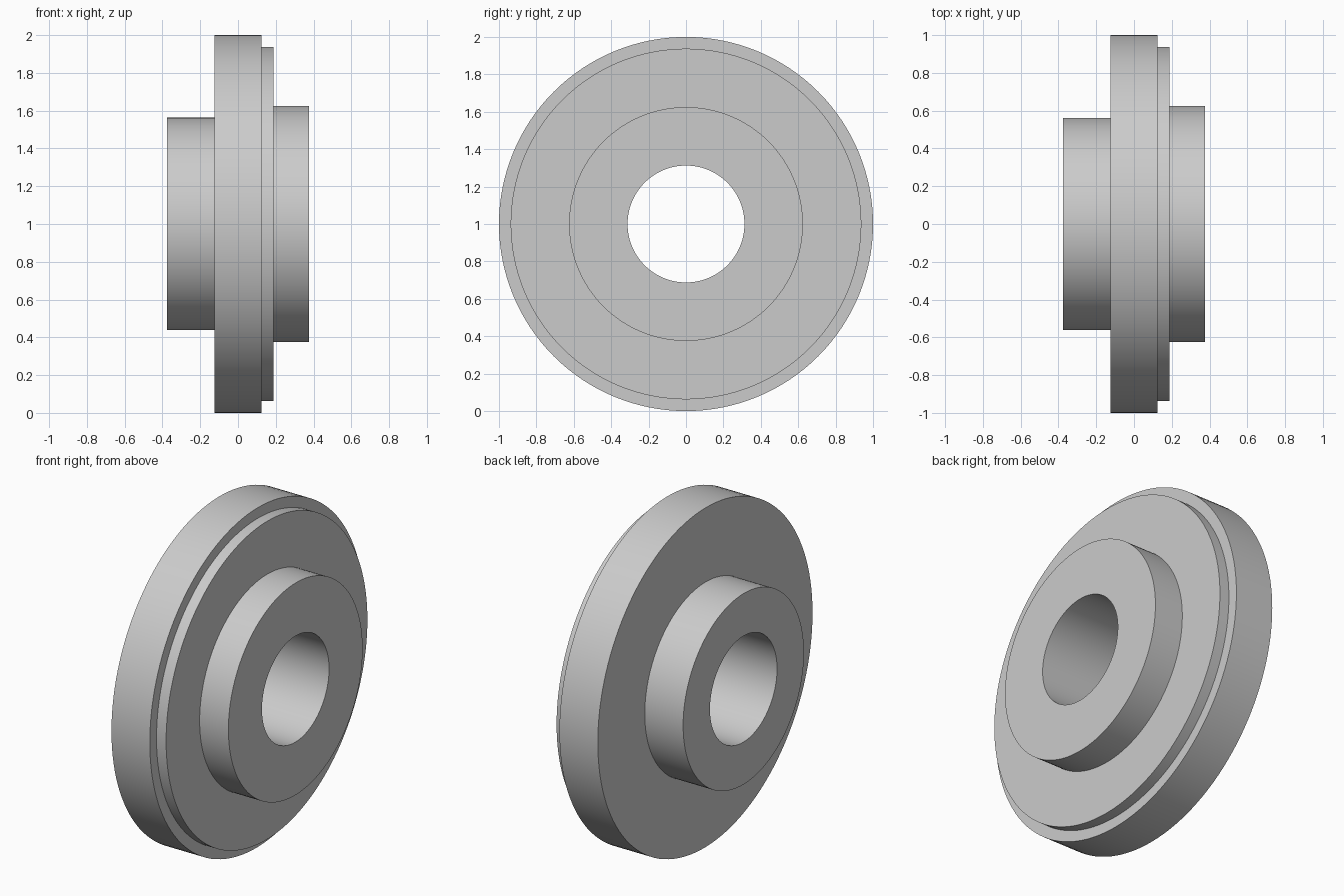
import bpy
import bmesh
import math

cube = bpy.data.objects.get("Cube")
if cube:
    bpy.data.objects.remove(cube, do_unlink=True)

SEGMENTS = 128
BORE = 0.3125

# Plain grey metal
grey = bpy.data.materials.new("plain_grey")
grey.use_nodes = True
colour = (0.6, 0.6, 0.6, 1.0)
grey.diffuse_color = colour
grey.node_tree.nodes["Principled BSDF"].inputs["Base Color"].default_value = colour

# Stepped sections along the axle: start x, end x, radius
sections = [
    (-0.375, -0.125, 0.5625),    # right hub
    (-0.125, 0.125, 1.0),        # main disc
    (0.125, 0.1875, 0.9375),     # raised shoulder
    (0.1875, 0.375, 0.625),      # left hub
]

# Closed half profile: along the bore, then back over the steps
profile = [(sections[0][0], BORE)]
for start, end, radius in sections:
    profile += [(start, radius), (end, radius)]
profile.append((sections[-1][1], BORE))

# Turn the profile around the x axis
bm = bmesh.new()
verts = [bm.verts.new((x, 0, r)) for x, r in profile]
edges = [bm.edges.new((a, b)) for a, b in zip(verts, verts[1:] + verts[:1])]
bmesh.ops.spin(bm, geom=verts + edges, cent=(0, 0, 0), axis=(1, 0, 0),
               angle=math.tau, steps=SEGMENTS, use_merge=True)
bmesh.ops.remove_doubles(bm, verts=bm.verts, dist=0.0001)
bmesh.ops.recalc_face_normals(bm, faces=bm.faces)

mesh = bpy.data.meshes.new("flanged_disc")
bm.to_mesh(mesh)
bm.free()
mesh.materials.append(grey)
disc = bpy.data.objects.new("flanged_disc", mesh)
disc.location.z = 1.0
bpy.context.collection.objects.link(disc)

# Smooth rims with crisp steps
bpy.ops.object.select_all(action="DESELECT")
disc.select_set(True)
bpy.context.view_layer.objects.active = disc
bpy.ops.object.shade_smooth_by_angle(angle=math.radians(30))
